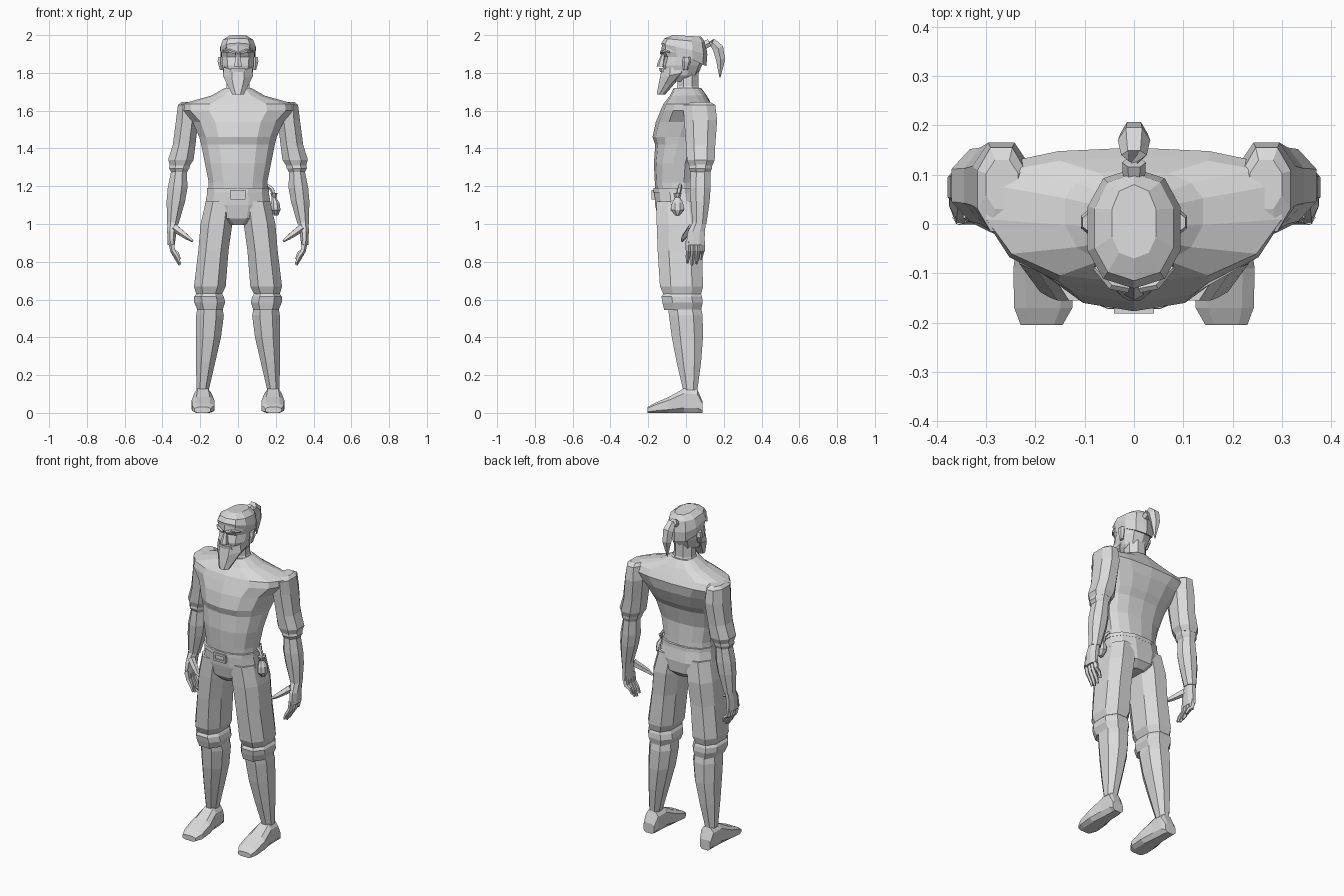
import bpy, bmesh, math
from mathutils import Vector

grey = bpy.data.materials.new("plain_grey")
grey.diffuse_color = (0.7, 0.7, 0.7, 1)


def finish(name, bm, mirror=False):
    bmesh.ops.recalc_face_normals(bm, faces=bm.faces)
    me = bpy.data.meshes.new(name)
    bm.to_mesh(me)
    bm.free()
    me.materials.append(grey)
    ob = bpy.data.objects.new(name, me)
    bpy.context.collection.objects.link(ob)
    if mirror:
        ob.modifiers.new("mirror", "MIRROR")
    return ob


def skin(bm, rings):
    n = len(rings[0])
    for a, b in zip(rings, rings[1:]):
        for i in range(n):
            j = (i + 1) % n
            bm.faces.new((a[i], a[j], b[j], b[i]))
    bm.faces.new(rings[0][::-1])
    bm.faces.new(rings[-1])


def loft(name, sections, n=8, p=1.0, axis="z", mirror=False):
    """Sections: (x0, x1, b0, b1, t[, widest_b[, tilt]]), b and t being y/z by axis."""
    prof = []
    for i in range(n):
        a = 2 * math.pi * (i + 0.5) / n
        c, s = math.cos(a), math.sin(a)
        prof.append((math.copysign(abs(c) ** p, c), math.copysign(abs(s) ** p, s)))
    mx, my = max(q[0] for q in prof), max(q[1] for q in prof)
    bm = bmesh.new()
    rings = []
    for sec in sections:
        x0, x1, b0, b1, t = sec[:5]
        mid = sec[5] if len(sec) > 5 else (b0 + b1) / 2
        tilt = sec[6] if len(sec) > 6 else 0
        ring = []
        for c, s in prof:
            x = (x0 + x1) / 2 + (x1 - x0) / 2 * c / mx
            b = mid + (b1 - mid if s > 0 else mid - b0) * s / my
            tt = t + tilt * (b - b0) / (b1 - b0)
            ring.append(bm.verts.new((x, b, tt) if axis == "z" else (x, tt, b)))
        rings.append(ring)
    skin(bm, rings)
    return finish(name, bm, mirror)


def tube(name, path, n=5, mirror=False):
    """Tapered limb along points (x, y, z, radius)."""
    bm = bmesh.new()
    pts = [Vector(q[:3]) for q in path]
    rings = []
    for k, q in enumerate(path):
        d = (pts[min(k + 1, len(pts) - 1)] - pts[max(k - 1, 0)]).normalized()
        u = d.cross(Vector((0, 1, 0.01))).normalized()
        v = d.cross(u)
        rings.append([bm.verts.new(pts[k] + q[3] * (u * math.cos(a) + v * math.sin(a)))
                      for a in (2 * math.pi * i / n for i in range(n))])
    skin(bm, rings)
    return finish(name, bm, mirror)


def sym(rows):
    return [(-r[0], r[0]) + tuple(r[1:]) for r in rows]


def box(name, c, size, mirror=False):
    bm = bmesh.new()
    bmesh.ops.create_cube(bm, size=1)
    for v in bm.verts:
        v.co = Vector([c[i] + v.co[i] * size[i] for i in range(3)])
    return finish(name, bm, mirror)


# Torso: tapering waist, chest ledge, broad shoulders (half width, front, back, z, widest y)
loft("torso", sym([
    (0.155, -0.16, 0.07, 1.14, -0.04), (0.155, -0.165, 0.065, 1.22, -0.04),
    (0.175, -0.17, 0.06, 1.32, -0.03), (0.195, -0.163, 0.085, 1.42, 0.0),
    (0.205, -0.177, 0.11, 1.46, 0.02), (0.24, -0.16, 0.145, 1.54, 0.05),
    (0.305, -0.135, 0.155, 1.6, 0.07), (0.30, -0.12, 0.135, 1.635, 0.06),
    (0.14, -0.085, 0.11, 1.68, 0.03), (0.07, -0.065, 0.08, 1.72, 0.02)]), n=14, p=0.85)
loft("neck", sym([(0.08, -0.07, 0.09, 1.67), (0.06, -0.045, 0.065, 1.73),
                  (0.058, -0.05, 0.065, 1.82)]))

# Head with jaw, eye hollow and brow
loft("head", sym([
    (0.045, -0.09, 0.03, 1.755), (0.07, -0.115, 0.06, 1.785), (0.085, -0.125, 0.085, 1.84),
    (0.086, -0.114, 0.1, 1.885), (0.088, -0.13, 0.105, 1.91), (0.085, -0.128, 0.105, 1.945),
    (0.05, -0.09, 0.075, 1.985)]), n=10, p=0.85)
loft("hair", sym([
    (0.09, -0.128, 0.108, 1.945, -0.01, -0.11), (0.094, -0.131, 0.113, 1.958, -0.01, -0.06),
    (0.08, -0.115, 0.103, 1.982, -0.01, -0.02), (0.045, -0.07, 0.08, 2.0, 0.0, -0.008)]),
    n=10, p=0.85)
loft("beard", sym([
    (0.03, -0.155, -0.11, 1.685), (0.055, -0.148, -0.05, 1.725, -0.09, 0.03),
    (0.08, -0.138, 0.005, 1.775, -0.05, 0.03), (0.075, -0.13, 0.005, 1.815, -0.05, 0.04)]))
loft("nose", sym([(0.02, -0.155, -0.11, 1.835), (0.018, -0.152, -0.11, 1.85),
                  (0.009, -0.13, -0.11, 1.9)]), n=6)
loft("moustache", sym([(0.045, -0.138, -0.09, 1.806), (0.035, -0.143, -0.09, 1.826)]), n=6)
tube("eyebrow", [(0.012, -0.131, 1.905, 0.009), (0.045, -0.124, 1.918, 0.01),
                 (0.078, -0.088, 1.91, 0.006)], mirror=True)
loft("ear", [(0.08, 0.096, -0.015, 0.01, 1.815), (0.08, 0.108, -0.02, 0.028, 1.86),
             (0.08, 0.104, -0.015, 0.022, 1.885)], n=6, mirror=True)
# Tied ponytail
tube("ponytail_tie", [(0, 0.085, 1.94, 0.022), (0, 0.125, 1.96, 0.024)], n=6)
tube("ponytail", [(0, 0.11, 1.955, 0.018), (0, 0.14, 1.96, 0.026), (0, 0.17, 1.93, 0.033),
                  (0, 0.183, 1.87, 0.028), (0, 0.18, 1.775, 0.003)], n=6)

# Arms: deltoid, rolled elbow fold, forearm
loft("upper_arm", [
    (0.235, 0.30, 0.03, 0.13, 1.645), (0.22, 0.318, -0.015, 0.155, 1.63),
    (0.21, 0.328, -0.01, 0.165, 1.55), (0.225, 0.345, 0.0, 0.155, 1.42),
    (0.235, 0.37, 0.005, 0.152, 1.34), (0.255, 0.36, 0.015, 0.14, 1.31)], mirror=True, p=0.9)
loft("elbow_fold", [(0.25, 0.36, 0.02, 0.14, 1.325), (0.258, 0.365, 0.015, 0.138, 1.295),
                    (0.275, 0.35, 0.03, 0.125, 1.265)], mirror=True)
loft("forearm", [
    (0.27, 0.352, 0.025, 0.13, 1.29), (0.268, 0.372, 0.02, 0.13, 1.19),
    (0.28, 0.378, 0.025, 0.125, 1.12), (0.315, 0.375, 0.035, 0.108, 1.0)], mirror=True)
# Hands with curled fingers and a spread thumb
loft("palm", [(0.317, 0.374, 0.035, 0.105, 1.01), (0.325, 0.375, 0.01, 0.1, 0.96),
              (0.335, 0.372, 0.0, 0.098, 0.89)], mirror=True)
for i in range(4):
    y, drop = 0.013 + 0.024 * i, (0.01, 0.0, 0.006, 0.03)[i]
    tube("finger", [(0.353, y, 0.91, 0.016), (0.345, y, 0.86, 0.015),
                    (0.322, y - 0.003, 0.815 + drop, 0.012),
                    (0.308, y - 0.006, 0.783 + drop, 0.007)], mirror=True)
tube("thumb", [(0.335, 0.03, 0.98, 0.022), (0.295, 0.005, 0.95, 0.018),
               (0.268, -0.012, 0.93, 0.014), (0.24, -0.02, 0.91, 0.007)], mirror=True)

# Trousers: hips, baggy legs and folded knee cuffs
loft("hips", sym([
    (0.06, -0.12, 0.05, 0.995), (0.14, -0.15, 0.085, 1.03), (0.175, -0.163, 0.09, 1.1),
    (0.16, -0.168, 0.075, 1.18)]), n=12, p=0.85)
loft("trouser_leg", [
    (0.02, 0.17, -0.155, 0.075, 1.12), (0.03, 0.198, -0.155, 0.09, 1.0),
    (0.05, 0.21, -0.15, 0.085, 0.86), (0.065, 0.233, -0.138, 0.09, 0.67),
    (0.085, 0.222, -0.12, 0.08, 0.63)], mirror=True, p=0.8)
loft("knee_cuff", [
    (0.09, 0.215, -0.115, 0.075, 0.64), (0.075, 0.232, -0.13, 0.085, 0.615),
    (0.068, 0.232, -0.125, 0.088, 0.585), (0.082, 0.215, -0.115, 0.08, 0.545)],
    mirror=True, p=0.8)

# Belt, buckle and hip pouch
loft("belt", sym([(0.165, -0.172, 0.078, 1.168), (0.164, -0.171, 0.077, 1.19)]), n=12, p=0.85)
for z in (1.137, 1.173):
    box("buckle_bar", (0, -0.172, z), (0.08, 0.02, 0.012))
box("buckle_side", (0.035, -0.172, 1.155), (0.012, 0.02, 0.045), mirror=True)
box("buckle_plate", (0, -0.168, 1.155), (0.065, 0.015, 0.035))
loft("pouch", [(0.19, 0.212, -0.055, -0.035, 1.045), (0.175, 0.225, -0.08, -0.01, 1.075),
               (0.175, 0.22, -0.075, -0.015, 1.11), (0.178, 0.202, -0.058, -0.032, 1.14),
               (0.172, 0.21, -0.068, -0.022, 1.165)])
tube("pouch_strap", [(0.195, -0.045, 1.14, 0.01), (0.18, -0.035, 1.185, 0.012),
                     (0.155, -0.03, 1.205, 0.01)])

# Lower legs and feet
loft("shin", [
    (0.082, 0.215, -0.095, 0.08, 0.555), (0.075, 0.222, -0.09, 0.088, 0.515),
    (0.09, 0.222, -0.075, 0.09, 0.4), (0.12, 0.222, -0.05, 0.08, 0.27),
    (0.155, 0.22, -0.015, 0.06, 0.12)], mirror=True, p=0.9)
loft("foot", [
    (0.155, 0.225, 0.0, 0.06, 0.088), (0.145, 0.228, 0.0, 0.125, 0.06),
    (0.14, 0.232, 0.0, 0.13, -0.01), (0.125, 0.245, 0.0, 0.085, -0.09),
    (0.125, 0.243, 0.0, 0.05, -0.17), (0.145, 0.23, 0.0, 0.03, -0.205)],
    axis="y", mirror=True, p=0.6)
